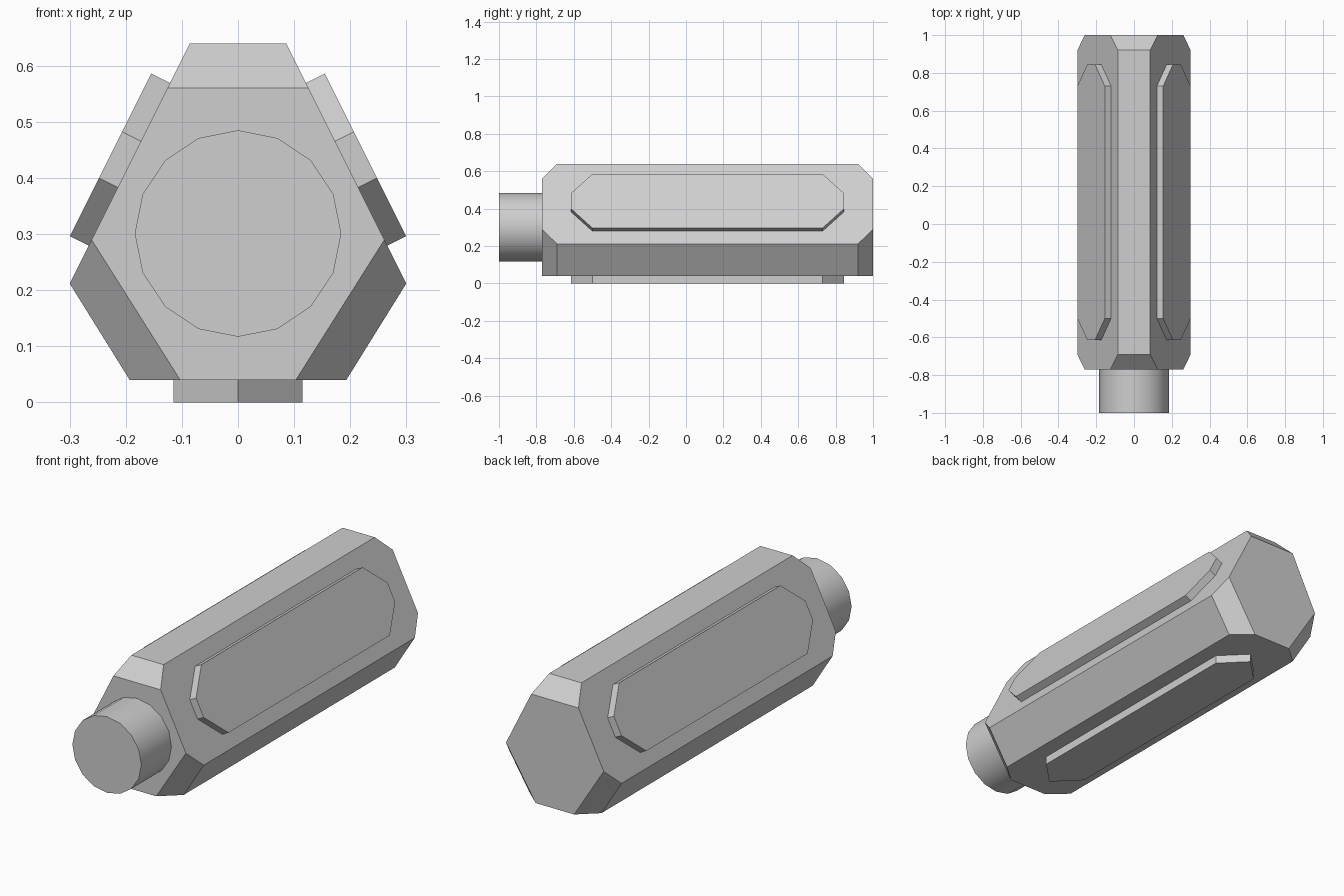
import bpy, bmesh, math
from mathutils import Matrix, Vector

if "Cube" in bpy.data.objects:
    bpy.data.objects.remove(bpy.data.objects["Cube"], do_unlink=True)

GREY = (0.62, 0.62, 0.62, 1)
grey = bpy.data.materials.new("light grey")
grey.use_nodes = True
grey.diffuse_color = GREY
grey.node_tree.nodes["Principled BSDF"].inputs["Base Color"].default_value = GREY


def finish(bm, name):
    """Turn a bmesh into a grey object."""
    bmesh.ops.recalc_face_normals(bm, faces=bm.faces[:])
    mesh = bpy.data.meshes.new(name)
    bm.to_mesh(mesh)
    bm.free()
    mesh.materials.append(grey)
    obj = bpy.data.objects.new(name, mesh)
    bpy.context.collection.objects.link(obj)
    return obj


def mirrored(half):
    """Close a half profile (x, z) across x = 0."""
    return half + [(-x, z) for x, z in reversed(half)]


# Body: rounded-off triangular bar with chamfered corners at both ends
middle = mirrored([(0.086, 0.64), (0.3, 0.212), (0.193, 0.04)])
end = mirrored([(0.126, 0.56), (0.261, 0.29), (0.103, 0.04)])
bm = bmesh.new()
for y, ring in ((-0.77, end), (-0.69, middle), (0.92, middle), (1.0, end)):
    for x, z in ring:
        bm.verts.new((x, y, z))
bmesh.ops.convex_hull(bm, input=bm.verts[:])
bmesh.ops.dissolve_limit(bm, angle_limit=math.radians(2),
                         verts=bm.verts[:], edges=bm.edges[:])
finish(bm, "body")


# Raised panels: long plates with tapered ends, one per large face
def panel(name, centre, normal, half_width, half_tip, thickness=0.038):
    n = Vector(normal).normalized()
    along = Vector((0, 1, 0))
    across = along.cross(n)
    quarter = [(half_width, 0.615), (half_tip, 0.73)]
    if half_tip:
        quarter.append((-half_tip, 0.73))
    quarter.append((-half_width, 0.615))
    outline = quarter + [(-u, -v) for u, v in quarter]
    bm = bmesh.new()
    middle_y = Vector((0, 0.115, 0))
    verts = [bm.verts.new(Vector(centre) + middle_y + across * u + along * v)
             for u, v in outline]
    face = bm.faces.new(verts)
    grown = bmesh.ops.extrude_face_region(bm, geom=[face])["geom"]
    moved = [g for g in grown if isinstance(g, bmesh.types.BMVert)]
    bmesh.ops.translate(bm, verts=moved, vec=-n * thickness)
    finish(bm, name)


for side, name in ((1, "left_panel"), (-1, "right_panel")):
    panel(name, (side * 0.227, 0, 0.441), (side * 0.428, 0, 0.214), 0.162, 0.046)
panel("bottom_panel", (0, 0, 0), (0, 0, -1), 0.115, 0, 0.04)

# Round stub on the front end
bm = bmesh.new()
bmesh.ops.create_cone(bm, cap_ends=True, segments=16, radius1=0.184,
                      radius2=0.184, depth=0.23,
                      matrix=Matrix.Translation((0, -0.885, 0.301))
                      @ Matrix.Rotation(math.pi / 2, 4, "X"))
stub = finish(bm, "front_stub")
bpy.ops.object.select_all(action="DESELECT")
stub.select_set(True)
bpy.context.view_layer.objects.active = stub
bpy.ops.object.shade_smooth_by_angle(angle=math.radians(35))
